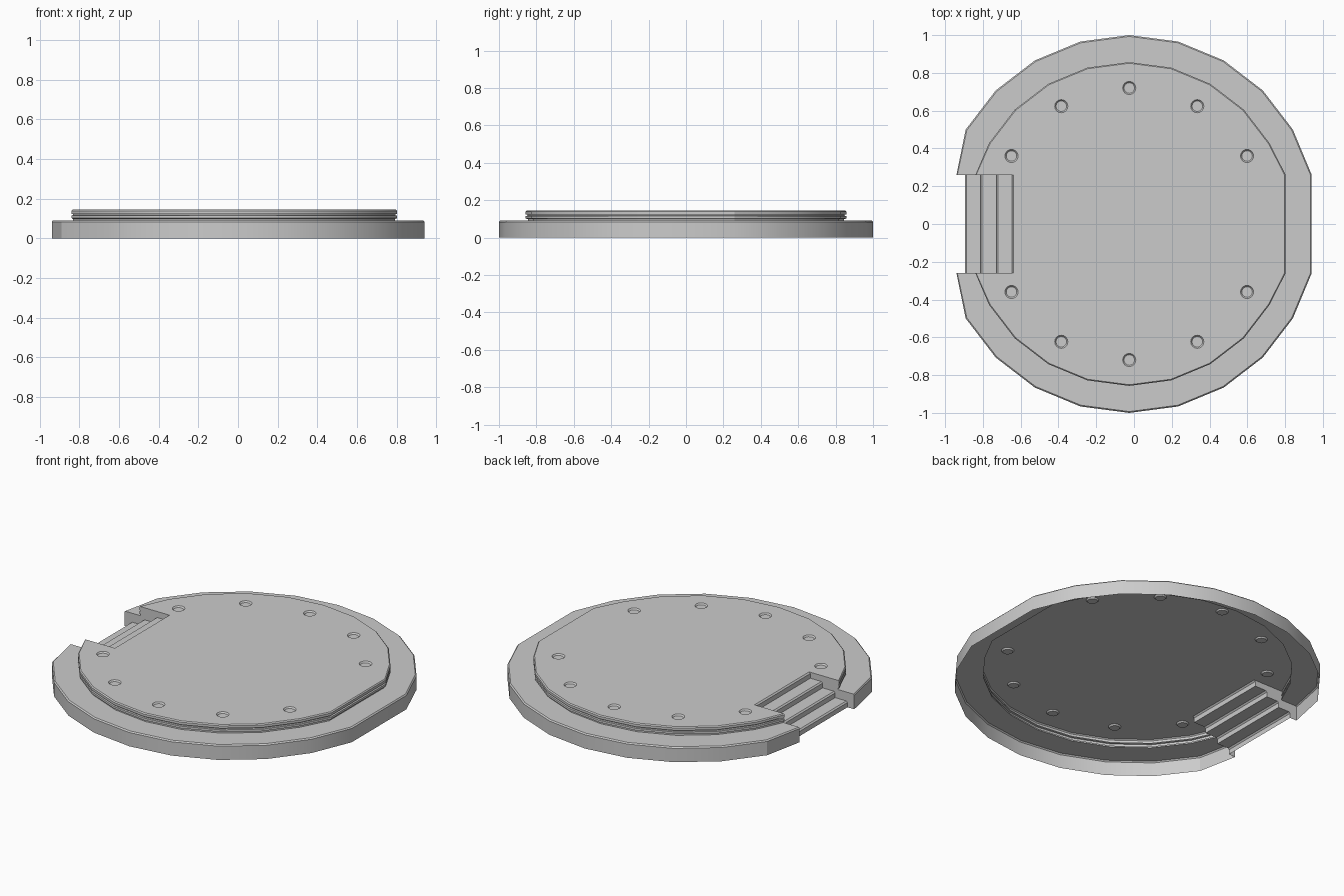
import bpy, bmesh
from math import sin, cos, radians, pi

if "Cube" in bpy.data.objects:
    bpy.data.objects.remove(bpy.data.objects["Cube"])

CX, NY, TOP = -0.025, 0.26, 0.145      # disc centre x, notch half width, top height


def finish(bm, name):
    mesh = bpy.data.meshes.new(name)
    bm.to_mesh(mesh)
    bm.free()
    ob = bpy.data.objects.new(name, mesh)
    bpy.context.collection.objects.link(ob)
    return ob


def left_x(r):
    return CX - (0.915 - (1 - r) * 0.7)


def outline(r):
    """Open 24-sided outline, counter-clockwise, with flat right side and left notch."""
    half = [(CX + r * cos(radians(15)), NY)]
    half += [(CX + r * cos(radians(a)), r * sin(radians(a))) for a in range(30, 151, 15)]
    half += [(left_x(r), NY)]
    return [(x, -y) for x, y in reversed(half)] + half


# Stepped rim: outer wall, ledge, grooved edge of the upper disc
profile = [(1, 0), (1, .083), (.993, .09), (.846, .09), (.846, .098), (.857, .102),
           (.857, .115), (.848, .117), (.848, .122), (.857, .124), (.857, .139), (.851, TOP)]
bm = bmesh.new()
rings = [[bm.verts.new((x, y, z)) for x, y in outline(r)] for r, z in profile]
for lo, hi in zip(rings, rings[1:]):
    for j in range(len(lo) - 1):
        bm.faces.new((lo[j], lo[j + 1], hi[j + 1], hi[j]))
rim = finish(bm, "platform_rim")

# Stair profile with small chamfered nosings
B = 0.008
stairs = [(-0.895, 0)]
for i, x in enumerate((-0.895, -0.813, -0.729, -0.647)):
    h = TOP * (i + 1) / 4
    if i:
        stairs.append((x, TOP * i / 4))
    stairs += [(x, h - B), (x + B, h)]
bm = bmesh.new()
near = [bm.verts.new((x, -NY, z)) for x, z in stairs]
far = [bm.verts.new((x, NY, z)) for x, z in stairs]
for i in range(len(stairs) - 1):
    bm.faces.new((far[i], near[i], near[i + 1], far[i + 1]))
finish(bm, "stairs")

# Notch side walls
side = [(left_x(r), z) for r, z in profile] + stairs[::-1]
bm = bmesh.new()
for y, pts in ((-NY, side), (NY, side[::-1])):
    bm.faces.new([bm.verts.new((x, y, z)) for x, z in pts])
finish(bm, "notch_walls")

# Top deck with round openings
bm = bmesh.new()


def closed_loop(pts):
    vs = [bm.verts.new((x, y, TOP)) for x, y in pts]
    for a, b in zip(vs, vs[1:] + vs[:1]):
        bm.edges.new((a, b))
    return vs


sx = stairs[-1][0]
closed_loop(outline(profile[-1][0]) + [(sx, NY), (sx, -NY)])
SEG = 16
spots = [(CX + 0.72 * cos(radians(s * a)), 0.72 * sin(radians(s * a)))
         for s in (1, -1) for a in range(30, 151, 30)]


def circle(cx, cy, r):
    return [(cx + r * cos(2 * pi * k / SEG), cy + r * sin(2 * pi * k / SEG)) for k in range(SEG)]


dimples = [closed_loop(circle(cx, cy, 0.035)) for cx, cy in spots]
bmesh.ops.triangle_fill(bm, use_beauty=True, use_dissolve=False, edges=bm.edges[:])
for f in bm.faces:
    f.normal_update()
    if f.normal.z < 0:
        f.normal_flip()

# Shallow dimples in the openings
for (cx, cy), ring in zip(spots, dimples):
    low = [bm.verts.new((x, y, TOP - 0.008)) for x, y in circle(cx, cy, 0.028)]
    for k in range(SEG):
        n = (k + 1) % SEG
        bm.faces.new((ring[k], ring[n], low[n], low[k]))
    bm.faces.new(low)
finish(bm, "top_deck")

# Soften the round wall, keep real edges sharp
bpy.context.view_layer.objects.active = rim
rim.select_set(True)
bpy.ops.object.shade_smooth_by_angle(angle=radians(25))
